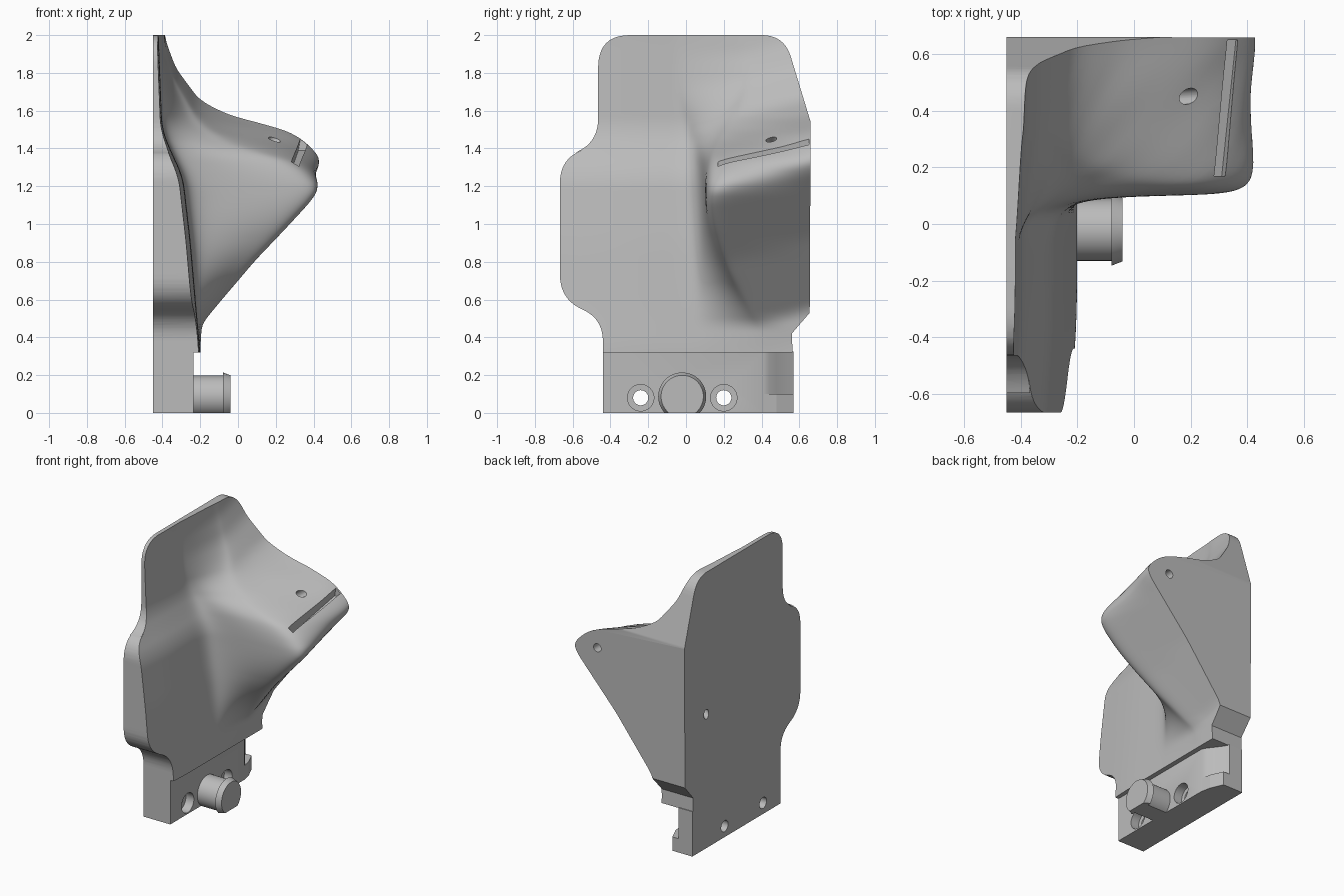
import bpy, bmesh, math
from mathutils import Vector

cube = bpy.data.objects.get("Cube")
if cube:
    bpy.data.objects.remove(cube, do_unlink=True)

grey = bpy.data.materials.new("light_grey")
grey.use_nodes = True
grey.diffuse_color = (0.5, 0.5, 0.5, 1)
grey.node_tree.nodes["Principled BSDF"].inputs["Base Color"].default_value = (0.5, 0.5, 0.5, 1)

BACK = -0.45


def loft(name, rings):
    """Closed solid through a list of rings with equal point counts."""
    bm = bmesh.new()
    rows = [[bm.verts.new(p) for p in ring] for ring in rings]
    n = len(rows[0])
    for a, b in zip(rows, rows[1:]):
        for i in range(n):
            k = (i + 1) % n
            bm.faces.new((a[i], a[k], b[k], b[i]))
    bm.faces.new(rows[0][::-1])
    bm.faces.new(rows[-1])
    bmesh.ops.recalc_face_normals(bm, faces=bm.faces)
    mesh = bpy.data.meshes.new(name)
    bm.to_mesh(mesh)
    bm.free()
    mesh.materials.append(grey)
    ob = bpy.data.objects.new(name, mesh)
    bpy.context.collection.objects.link(ob)
    return ob


def turned(name, start, direction, profile, sides=48):
    """Round part along a direction, from (distance, radius) pairs."""
    d = Vector(direction).normalized()
    u = d.orthogonal().normalized()
    v = d.cross(u)
    angles = [math.tau * i / sides for i in range(sides)]
    return loft(name, [[Vector(start) + d * t + (u * math.cos(a) + v * math.sin(a)) * r
                        for a in angles] for t, r in profile])


def box(name, x0, x1, y0, y1, z0, z1):
    return loft(name, [[(x0, y0, z), (x1, y0, z), (x1, y1, z), (x0, y1, z)] for z in (z0, z1)])


def boolean(ob, cutter, operation="DIFFERENCE"):
    cutter.hide_render = True
    mod = ob.modifiers.new("cut", "BOOLEAN")
    mod.operation = operation
    mod.solver = "EXACT"
    mod.object = cutter
    bpy.context.view_layer.objects.active = ob
    bpy.ops.object.modifier_apply(modifier=mod.name)
    bpy.data.objects.remove(cutter, do_unlink=True)


def smooth(ob, degrees=32):
    bpy.ops.object.select_all(action="DESELECT")
    ob.select_set(True)
    bpy.context.view_layer.objects.active = ob
    bpy.ops.object.shade_smooth_by_angle(angle=math.radians(degrees))


def interp(table, t):
    if t <= table[0][0]:
        return table[0][1]
    for (a, p), (b, q) in zip(table, table[1:]):
        if t <= b:
            return p + (q - p) * (t - a) / (b - a)
    return table[-1][1]


def soft(table, t, w=0.035):
    return sum(interp(table, t + w * k / 4) for k in range(-4, 5)) / 9


def spline(ctrl, steps=8):
    """Uniform cubic B-spline clamped to its end points."""
    c = [Vector(p) for p in [ctrl[0]] * 2 + ctrl + [ctrl[-1]] * 2]
    out = []
    for i in range(len(c) - 3):
        for s in range(steps):
            t = s / steps
            out.append((c[i] * (1 - t) ** 3 + c[i + 1] * (3 * t ** 3 - 6 * t * t + 4)
                        + c[i + 2] * (1 + 3 * t + 3 * t * t - 3 * t ** 3) + c[i + 3] * t ** 3) / 6)
    return out + [Vector(ctrl[-1])]


def rounded(corners, steps=10):
    """Polygon with rounded corners from (y, z, cut length)."""
    out = []
    for i, (y, z, r) in enumerate(corners):
        p = Vector((y, z))
        if not r:
            out.append(p)
            continue
        a = p + (Vector(corners[i - 1][:2]) - p).normalized() * r
        b = p + (Vector(corners[(i + 1) % len(corners)][:2]) - p).normalized() * r
        for s in range(steps + 1):
            t = s / steps
            out.append(a * (1 - t) ** 2 + p * (2 * t * (1 - t)) + b * t * t)
    return out


# Depth of the plain plate and of the protruding arm, by height
plate = [(0.33, -0.2), (0.55, -0.22), (0.9, -0.25), (1.25, -0.29), (1.4, -0.36), (1.5, -0.4), (2, -0.42)]
arm = [(0.4, -0.2), (0.55, -0.19), (0.93, 0.1), (1.29, 0.42), (1.35, 0.44), (1.46, 0.33),
       (1.52, 0.2), (1.555, 0), (1.66, -0.2), (1.85, -0.33), (2, -0.38), (2.3, -0.41)]
# Position of the arm's side wall: where it leaves the plate and where it ends
wall_foot = [(0.4, 0.1), (0.9, 0.1), (1.2, 0.1), (1.4, 0.08), (1.7, 0)]
wall_top = [(0.4, 0.4), (0.8, 0.18), (1.05, 0.1), (1.3, 0.1), (1.45, 0.16), (1.7, 0.3)]


def section(z):
    b = soft(plate, z, 0.06)
    y1, y2 = soft(wall_foot, z, 0.1), soft(wall_top, z, 0.1)

    def top(y):
        return max(b, soft(arm, z + 0.28 * (0.66 - y)))
    h = top(y2)
    ctrl = [(-0.75, b - 0.03), (-0.6, b - 0.02), (-0.35, b), (-0.1, b), (y1 - 0.05, b),
            (y1, b + 0.2 * (h - b)), (y2, b + 0.75 * (h - b)), (y2 + 0.02, h),
            (y2 + 0.16, top(y2 + 0.16)), (0.58, top(0.58)), (0.66, top(0.66)), (0.75, top(0.75))]
    front = [(p.y, p.x, z) for p in spline(ctrl)]
    return front + [(BACK, 0.75, z), (BACK, -0.75, z)]


# Main body: lofted front surface trimmed to the side outline
levels = 120
body = loft("shaped_bracket_body", [section(0.32 + 1.74 * i / levels) for i in range(levels + 1)])
outline = rounded([(-0.44, 0.2, 0), (-0.44, 0.5, 0.12), (-0.667, 0.6, 0.13), (-0.667, 1.35, 0.13),
                   (-0.465, 1.42, 0.14), (-0.465, 2, 0.17), (0.52, 2, 0.12), (0.66, 1.54, 0),
                   (0.655, 0.53, 0), (0.56, 0.42, 0), (0.57, 0.2, 0)])
trim = loft("outline_trim", [[(x, p.x, p.y) for p in outline] for x in (BACK - 0.1, 0.7)])
boolean(body, trim, "INTERSECT")

# Slanted slot in the arm tip, with its round exit at the back
along = Vector((0.05, 0.48, 0.14))
start = Vector((0.28, 0.17, 1.31))
slot = loft("slot_cutter", [[start + along * t + Vector(c) for c in
                             ((-0.01, 0, -0.06), (0.03, 0, -0.06), (0.07, 0, 0.12), (0.02, 0, 0.12))]
                            for t in (0, 1)])
boolean(body, slot)
boolean(body, turned("exit_cutter", (0.25, 0.55, 1.36), (0, 1, 0), [(0, 0.03), (0.2, 0.03)], 24))

# Sloping hole from the back plate to the top of the arm
low, high = Vector((BACK, 0.41, 0.97)), Vector((0.17, 0.45, 1.43))
reach = (high - low).length
boolean(body, turned("hole_cutter", low, high - low, [(-0.1, 0.028), (reach + 0.15, 0.028)], 24))
smooth(body)

# Mounting block with a recessed end and two counterbored holes
plan = [(BACK, -0.44), (-0.235, -0.44), (-0.235, 0.41), (-0.25, 0.44), (-0.28, 0.48),
        (-0.31, 0.52), (-0.34, 0.57), (BACK, 0.57)]
block = loft("mounting_block", [[(x, y, z) for x, y in plan] for z in (0, 0.325)])
for y in (-0.24, 0.2):
    boolean(block, turned("bolt_cutter", (-0.6, y, 0.08), (1, 0, 0),
                          [(0, 0.04), (0.3, 0.04), (0.301, 0.07), (0.5, 0.07)]))
smooth(block)

# End tab at the foot of the recess
tab_plan = [(-0.42, 0.41), (-0.236, 0.41), (-0.25, 0.48), (-0.29, 0.57), (-0.42, 0.57)]
loft("end_tab", [[(x, y, z) for x, y in tab_plan] for z in (0, 0.1)])

# Round stud with a tapered rim, flattened at the foot
stud = turned("stud", (-0.26, -0.02, 0.087), (1, 0, 0),
              [(0, 0.11), (0.18, 0.11), (0.181, 0.127), (0.22, 0.112)], 64)
boolean(stud, box("foot_cutter", -1, 1, -1, 1, -1, 0))
smooth(stud)
